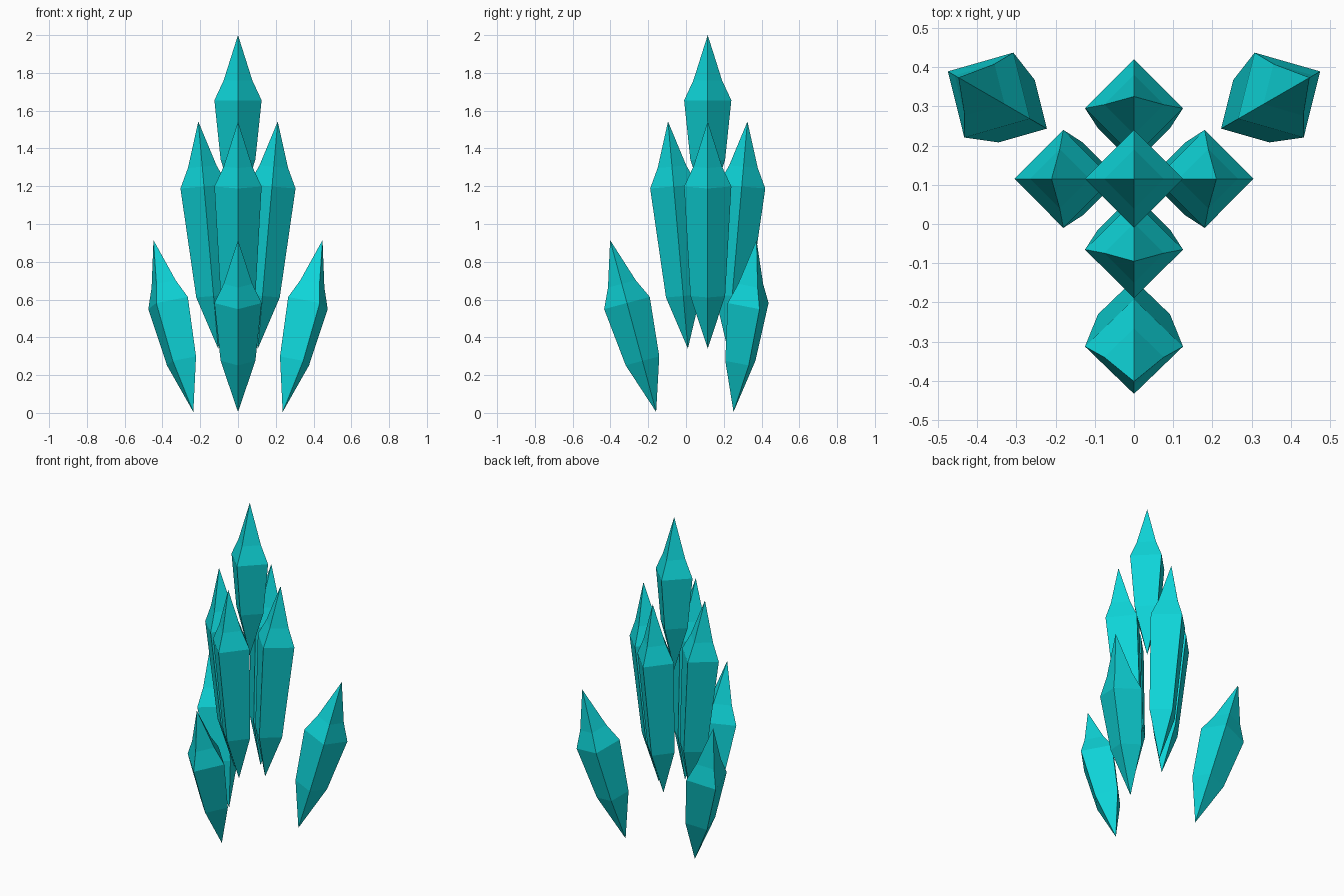
import bpy, bmesh
from math import radians, sin, cos, pi
from mathutils import Vector, Matrix

if "Cube" in bpy.data.objects:
    bpy.data.objects.remove(bpy.data.objects["Cube"], do_unlink=True)

# Single crystal colour
teal = bpy.data.materials.new("bright_teal")
teal.use_nodes = True
COLOUR = (0.0044, 0.66, 0.686, 1)
teal.diffuse_color = COLOUR
bsdf = teal.node_tree.nodes["Principled BSDF"]
bsdf.inputs["Base Color"].default_value = COLOUR
bsdf.inputs["Roughness"].default_value = 0.6

CENTRE = Vector((0, 0.115, 0))
SIDES = 4


def crystal(name, length, distance, height, azimuth, tilt):
    """Four-sided shard standing on its lower point, leaning outwards."""
    rings = [(0.092, 0.28), (0.125, length - 0.345), (0.076, length - 0.24)]
    bm = bmesh.new()
    foot = bm.verts.new((0, 0, 0))
    tip = bm.verts.new((0, 0, length))
    loops = [[bm.verts.new((r * cos(2 * pi * i / SIDES), r * sin(2 * pi * i / SIDES), z))
              for i in range(SIDES)] for r, z in rings]
    for i in range(SIDES):
        j = (i + 1) % SIDES
        bm.faces.new((foot, loops[0][j], loops[0][i]))
        for low, high in zip(loops, loops[1:]):
            bm.faces.new((low[i], low[j], high[j], high[i]))
        bm.faces.new((loops[-1][i], loops[-1][j], tip))
    bmesh.ops.recalc_face_normals(bm, faces=bm.faces)
    # Lean away from the middle, then swing into place around it
    bm.transform(Matrix.Translation(CENTRE)
                 @ Matrix.Rotation(radians(azimuth), 4, "Z")
                 @ Matrix.Translation((distance, 0, height))
                 @ Matrix.Rotation(radians(tilt), 4, "Y"))
    mesh = bpy.data.meshes.new(name)
    bm.to_mesh(mesh)
    bm.free()
    mesh.materials.append(teal)
    bpy.context.collection.objects.link(bpy.data.objects.new(name, mesh))


# Top crystal, upright
crystal("top_crystal", 0.94, 0, 1.06, 0, 0)

# Four long crystals around the middle
for side, angle in (("left", 0), ("back", 90), ("right", 180), ("front", 270)):
    crystal("long_crystal_" + side, 1.207, 0.105, 0.34, angle, 5)

# Three short outer crystals
for side, angle in (("back_left", 30), ("back_right", 150), ("front", 270)):
    crystal("outer_crystal_" + side, 0.942, 0.273, 0.005, angle, 15)
